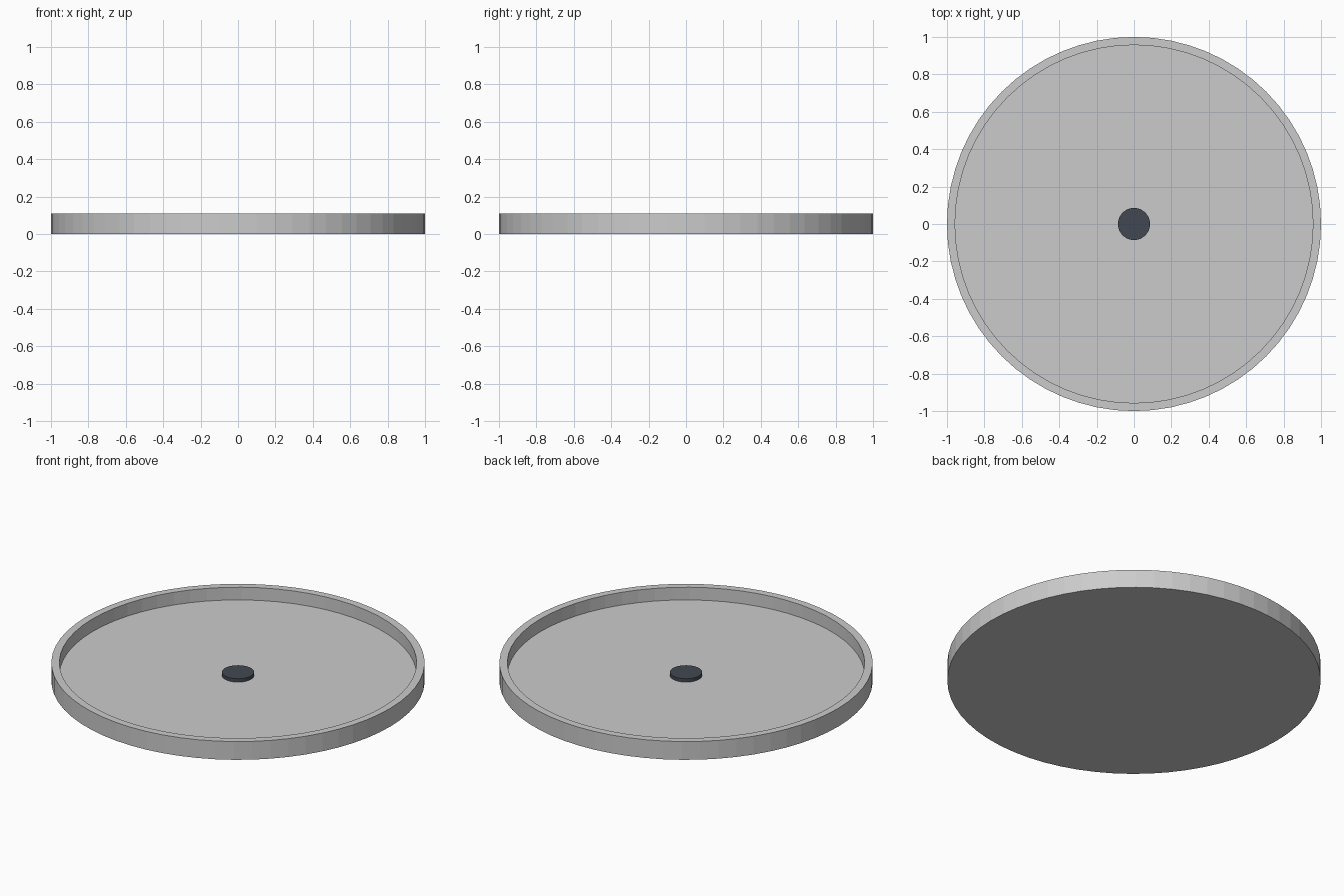
import bpy
import bmesh
from math import cos, sin, tau

cube = bpy.data.objects.get("Cube")
if cube:
    bpy.data.objects.remove(cube)


def material(name, color):
    mat = bpy.data.materials.new(name)
    mat.use_nodes = True
    mat.diffuse_color = (*color, 1)
    mat.node_tree.nodes["Principled BSDF"].inputs["Base Color"].default_value = (*color, 1)
    return mat


def lathe(name, profile, sides, mat):
    """Spin an (radius, height) profile about z, capping both ends."""
    bm = bmesh.new()
    rings = []
    for r, z in profile:
        angles = [tau * i / sides for i in range(sides)]
        rings.append([bm.verts.new((r * cos(a), r * sin(a), z)) for a in angles])
    for low, high in zip(rings, rings[1:]):
        for i in range(sides):
            j = (i + 1) % sides
            bm.faces.new((low[i], low[j], high[j], high[i]))
    bm.faces.new(rings[0][::-1])
    bm.faces.new(rings[-1])
    mesh = bpy.data.meshes.new(name)
    bm.to_mesh(mesh)
    bm.free()
    mesh.materials.append(mat)
    obj = bpy.data.objects.new(name, mesh)
    bpy.context.collection.objects.link(obj)
    return obj


light_grey = material("light grey", (0.6, 0.6, 0.6))
dark_slate = material("dark slate", (0.055, 0.066, 0.084))

RIM, INNER, HEIGHT, FLOOR = 1.0, 0.957, 0.108, 0.033

# Shallow round tray: base, outer wall, rim, inner wall and floor
lathe("tray", [(RIM, 0), (RIM, HEIGHT), (INNER, HEIGHT), (INNER, FLOOR)], 64, light_grey)

# Small raised disc in the middle of the floor
lathe("centre_disc", [(0.086, FLOOR), (0.086, FLOOR + 0.02)], 32, dark_slate)
